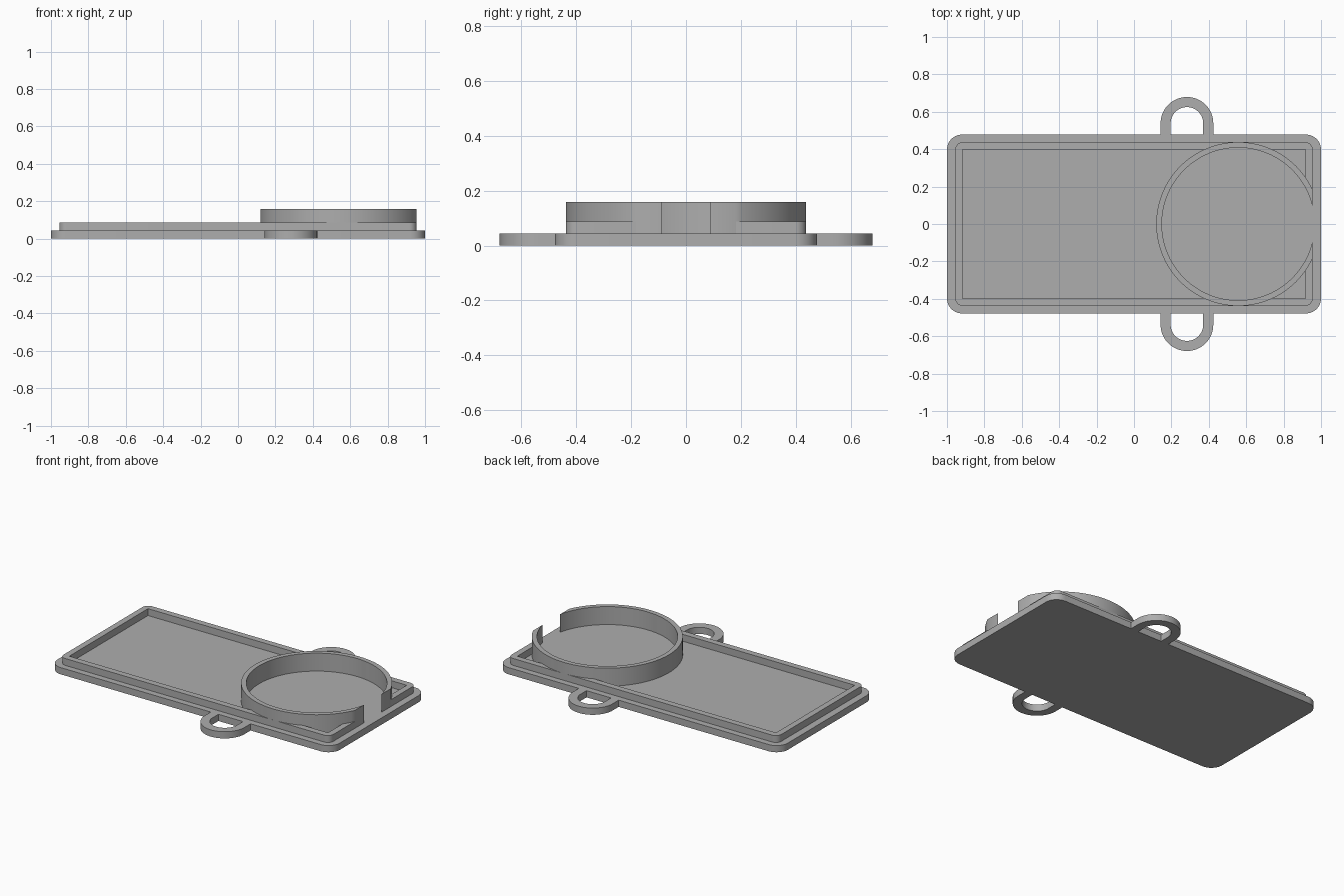
import bpy, bmesh
from math import pi, cos, sin, acos

if "Cube" in bpy.data.objects:
    bpy.data.objects.remove(bpy.data.objects["Cube"])

grey = bpy.data.materials.new("plain_grey")
grey.use_nodes = True
colour = (0.42, 0.42, 0.42, 1)
grey.diffuse_color = colour
grey.node_tree.nodes["Principled BSDF"].inputs["Base Color"].default_value = colour

PLATE_TOP, LIP_TOP, RING_TOP = 0.043, 0.087, 0.158
HALF_Y = 0.478                       # plate half width
RING_X, RING_R, RING_IN = 0.557, 0.438, 0.408
CLIP_X = 0.955                       # ring and lip end flush here


def arc(cx, cy, r, a0, a1, n):
    return [(cx + r * cos(a0 + (a1 - a0) * i / n),
             cy + r * sin(a0 + (a1 - a0) * i / n)) for i in range(n + 1)]


def rounded_rect(hx, hy, r):
    pts = []
    for k, (sx, sy) in enumerate([(1, 1), (-1, 1), (-1, -1), (1, -1)]):
        pts += arc(sx * (hx - r), sy * (hy - r), r, k * pi / 2, (k + 1) * pi / 2, 10)
    return pts


def prism(name, outline, z0, z1):
    """Extrude a flat outline from z0 to z1."""
    bm = bmesh.new()
    face = bm.faces.new([bm.verts.new((x, y, z0)) for x, y in outline])
    top = bmesh.ops.extrude_face_region(bm, geom=[face])["geom"]
    bmesh.ops.translate(bm, vec=(0, 0, z1 - z0),
                        verts=[v for v in top if isinstance(v, bmesh.types.BMVert)])
    bmesh.ops.recalc_face_normals(bm, faces=bm.faces)
    mesh = bpy.data.meshes.new(name)
    bm.to_mesh(mesh)
    bm.free()
    mesh.materials.append(grey)
    obj = bpy.data.objects.new(name, mesh)
    bpy.context.collection.objects.link(obj)
    return obj


def select(obj):
    bpy.ops.object.select_all(action='DESELECT')
    obj.select_set(True)
    bpy.context.view_layer.objects.active = obj


def cut(obj, cutter):
    mod = obj.modifiers.new("cut", 'BOOLEAN')
    mod.operation, mod.solver, mod.object = 'DIFFERENCE', 'EXACT', cutter
    select(obj)
    bpy.ops.object.modifier_apply(modifier=mod.name)
    bpy.data.objects.remove(cutter)


# Base plate
parts = [prism("base_plate", rounded_rect(1, HALF_Y, 0.08), 0, PLATE_TOP)]

# Raised lip, hollowed and opened where the ring stands
lip = prism("raised_lip", rounded_rect(CLIP_X, RING_R, 0.04), PLATE_TOP, LIP_TOP)
hx, hy = 0.916, 0.398
cut(lip, prism("hollow_cutter", [(hx, hy), (-hx, hy), (-hx, -hy), (hx, -hy)], -0.1, 0.3))
cut(lip, prism("ring_cutter", arc(RING_X, 0, RING_R, 0, 2 * pi, 128)[:-1], -0.1, 0.3))
parts.append(lip)

# Open ring wall, with its ends cut flush with the lip
a_out = acos((CLIP_X - RING_X) / RING_R)
a_in = acos((CLIP_X - RING_X) / RING_IN)
wall = (arc(RING_X, 0, RING_R, a_out, 2 * pi - a_out, 110)
        + arc(RING_X, 0, RING_IN, 2 * pi - a_in, a_in, 110))
parts.append(prism("ring_wall", wall, PLATE_TOP, RING_TOP))

# Strap loops on both long sides
TAB_X, TAB_Y, TAB_R, HOLE_R = 0.283, 0.538, 0.141, 0.087
for name, s in (("back_loop", 1), ("front_loop", -1)):
    loop = ([(TAB_X + TAB_R, HALF_Y)] + arc(TAB_X, TAB_Y, TAB_R, 0, pi, 32)
            + [(TAB_X - TAB_R, HALF_Y), (TAB_X - HOLE_R, HALF_Y)]
            + arc(TAB_X, TAB_Y, HOLE_R, pi, 0, 32) + [(TAB_X + HOLE_R, HALF_Y)])
    parts.append(prism(name, [(x, s * y) for x, y in loop], 0, PLATE_TOP))

for obj in parts:
    select(obj)
    bpy.ops.object.shade_smooth_by_angle(angle=pi / 6)
